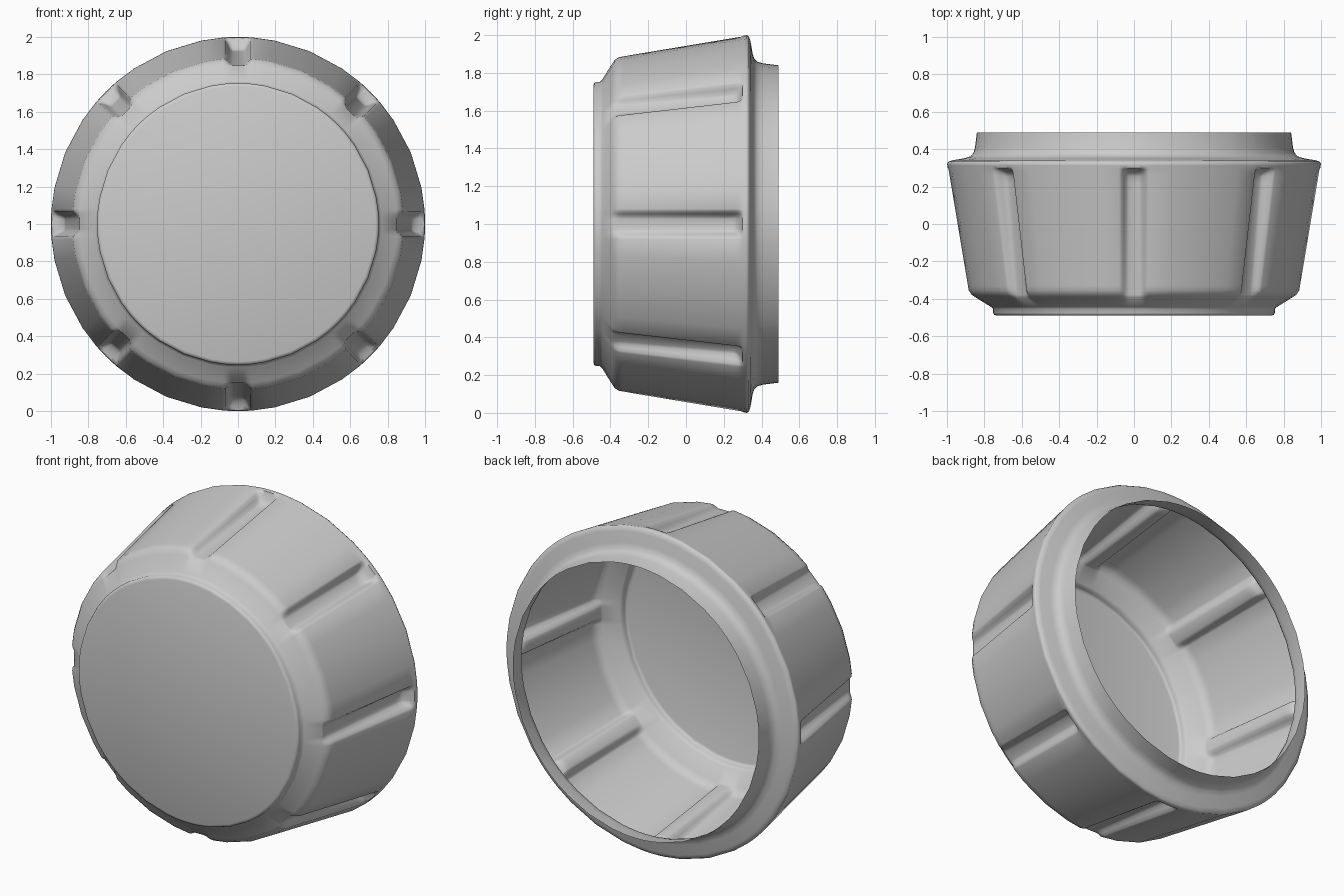
import bpy, bmesh
from math import pi, sin, cos, asin, radians

cube = bpy.data.objects.get("Cube")
if cube:
    bpy.data.objects.remove(cube, do_unlink=True)

grey = bpy.data.materials.new("plain grey")
grey.use_nodes = True
colour = (0.6, 0.6, 0.6, 1)
grey.diffuse_color = colour
grey.node_tree.nodes["Principled BSDF"].inputs["Base Color"].default_value = colour

# Lathe profile from front face to open back: radius, y
FRONT = [(0.735, -0.49), (0.748, -0.485), (0.753, -0.475), (0.753, -0.455), (0.765, -0.443),
         (0.85, -0.392), (0.872, -0.378), (0.887, -0.355)]
BACK = [(0.998, 0.312), (1.0, 0.322), (0.993, 0.333), (0.97, 0.341), (0.905, 0.352),
        (0.875, 0.362), (0.858, 0.38), (0.85, 0.41), (0.84, 0.49)]
WALL_Y = [-0.33, -0.15, 0.05, 0.22, 0.255, 0.27, 0.283, 0.292, 0.3]
wall = [(0.887 + (y + 0.355) * 0.111 / 0.667, y) for y in WALL_Y]
profile = FRONT + wall + BACK

# Groove cross-section: offset from centre line and depth share
SECTION = [(-0.08, 0), (-0.068, 0.12), (-0.055, 0.5), (-0.042, 0.88), (-0.028, 1), (0, 1),
           (0.028, 1), (0.042, 0.88), (0.055, 0.5), (0.068, 0.12), (0.08, 0)]
GROOVES = 8


def groove_depth(r, y):
    """Floor depth below the wall, fading out at the rear end."""
    if y < -0.4 or y > 0.295:
        return 0
    floor = 0.85 + 0.08 * (y + 0.37) / 0.66
    fade = min(1, max(0, (0.298 - y) / 0.035))
    return max(0, r - floor) * fade ** 0.6


def ring(bm, r, y):
    verts = []
    depth = groove_depth(r, y)
    for g in range(GROOVES):
        centre = g * 2 * pi / GROOVES
        points = [(asin(w / r), r - depth * share) for w, share in SECTION]
        points += [(pi / GROOVES * k, r) for k in (0.5, 1, 1.5)]
        for a, rad in points:
            verts.append(bm.verts.new((rad * cos(centre + a), y, 1 + rad * sin(centre + a))))
    return verts


# Thin open cap shell
bm = bmesh.new()
rings = [ring(bm, r, y) for r, y in profile]
for a, b in zip(rings, rings[1:]):
    for i in range(len(a)):
        j = (i + 1) % len(a)
        bm.faces.new((a[i], b[i], b[j], a[j]))
bm.faces.new(rings[0])
bmesh.ops.recalc_face_normals(bm, faces=bm.faces)
front = min(bm.faces, key=lambda f: f.calc_center_median().y)
if front.normal.y > 0:
    bmesh.ops.reverse_faces(bm, faces=bm.faces)
mesh = bpy.data.meshes.new("ribbed_cap")
bm.to_mesh(mesh)
bm.free()
mesh.materials.append(grey)
cap = bpy.data.objects.new("ribbed_cap", mesh)
bpy.context.collection.objects.link(cap)
bpy.ops.object.select_all(action="DESELECT")
cap.select_set(True)
bpy.context.view_layer.objects.active = cap
bpy.ops.object.shade_smooth_by_angle(angle=radians(60))
